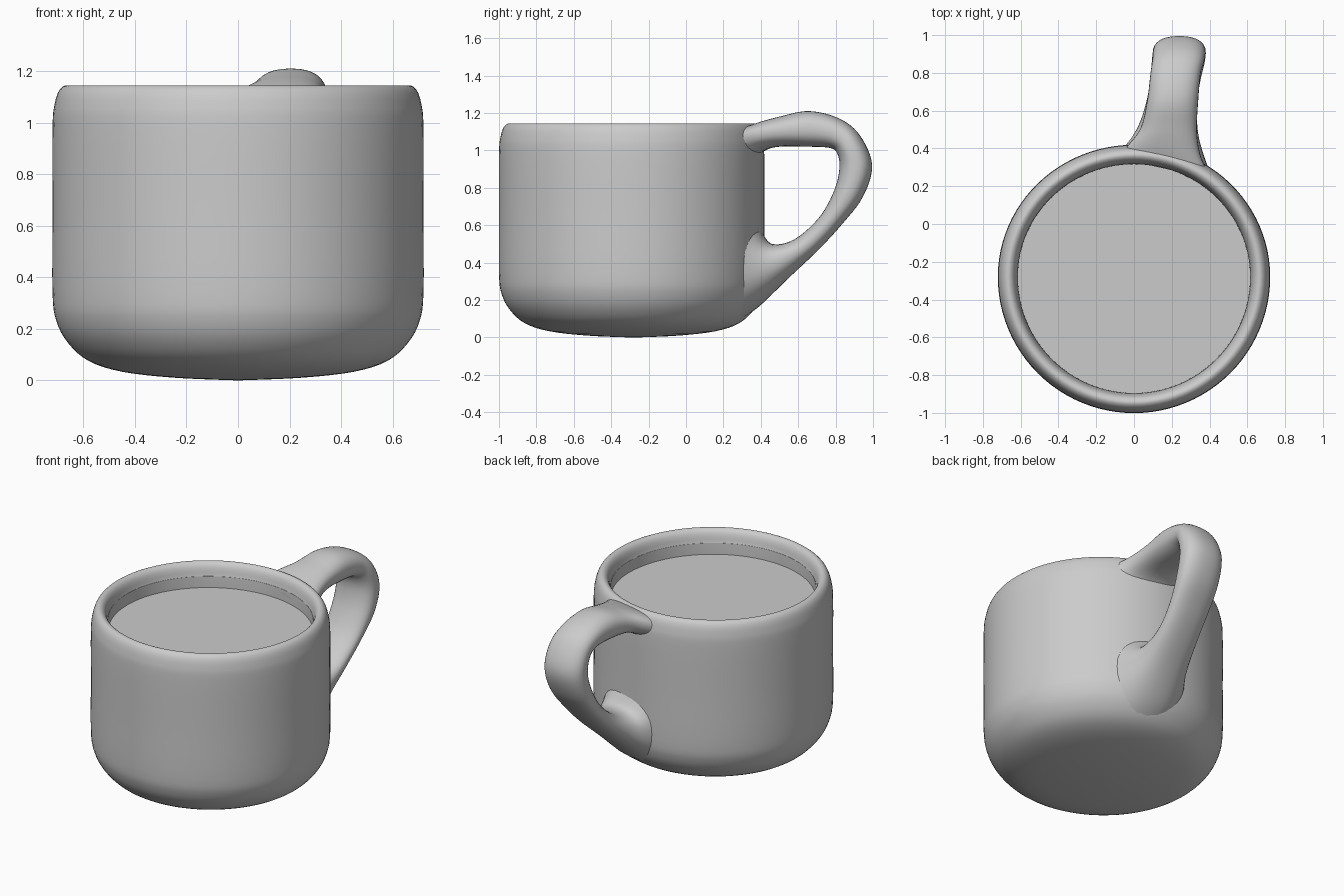
import bpy, bmesh, math

if "Cube" in bpy.data.objects:
    bpy.data.objects.remove(bpy.data.objects["Cube"])

CENTRE_Y = -0.28

grey = bpy.data.materials.new("plain grey")
grey.diffuse_color = (0.6, 0.6, 0.6, 1)
grey.use_nodes = True
grey.node_tree.nodes["Principled BSDF"].inputs["Base Color"].default_value = grey.diffuse_color


def spline(pts, steps):
    """Catmull-Rom interpolation through tuples of any length."""
    out = []
    for i in range(len(pts) - 1):
        a, b, c, d = (pts[max(i - 1, 0)], pts[i], pts[i + 1], pts[min(i + 2, len(pts) - 1)])
        for s in range(steps):
            t = s / steps
            out.append([0.5 * (2 * q + (r - p) * t + (2 * p - 5 * q + 4 * r - u) * t * t
                               + (3 * q - p - 3 * r + u) * t ** 3)
                        for p, q, r, u in zip(a, b, c, d)])
    out.append(list(pts[-1]))
    return out


def loft(name, rings, angle=40):
    """Skin closed rings of points and cap both ends."""
    bm = bmesh.new()
    loops = [[bm.verts.new(p) for p in ring] for ring in rings]
    n = len(loops[0])
    for a, b in zip(loops, loops[1:]):
        for j in range(n):
            k = (j + 1) % n
            bm.faces.new((a[j], a[k], b[k], b[j]))
    bm.faces.new(loops[0])
    bm.faces.new(loops[-1])
    bmesh.ops.recalc_face_normals(bm, faces=bm.faces)
    mesh = bpy.data.meshes.new(name)
    bm.to_mesh(mesh)
    bm.free()
    mesh.materials.append(grey)
    ob = bpy.data.objects.new(name, mesh)
    bpy.context.collection.objects.link(ob)
    bpy.ops.object.select_all(action='DESELECT')
    ob.select_set(True)
    bpy.context.view_layer.objects.active = ob
    bpy.ops.object.shade_smooth_by_angle(angle=math.radians(angle))
    return ob


def circle(r, z, n=96):
    """Round ring, slightly flattened towards the handle."""
    ring = []
    for j in range(n):
        a = 2 * math.pi * j / n
        y = r * math.sin(a)
        ring.append((r * math.cos(a), CENTRE_Y + y * (0.97 if y > 0 else 1), z))
    return ring


# Mug body: outside wall, rounded rim, inside wall
body = [(0.02, 0.0), (0.25, 0.01), (0.45, 0.033), (0.58, 0.075), (0.66, 0.145),
        (0.705, 0.23), (0.72, 0.34), (0.72, 0.65), (0.72, 0.98), (0.712, 1.07),
        (0.694, 1.125), (0.665, 1.145), (0.636, 1.125), (0.62, 1.07), (0.615, 0.99),
        (0.615, 0.4), (0.58, 0.2), (0.45, 0.13), (0.02, 0.11)]
loft("mug_body", [circle(r, z) for r, z in spline(body, 4)])

# Drink surface
loft("drink", [circle(0.618, 0.98), circle(0.618, 0.99)])

# Handle: x centre, half width, inner y z, outer y z, wall-hugging weight
stations = [(0.165, 0.25, 0.34, 0.94, 0.33, 1.125, 1.0),
            (0.165, 0.19, 0.41, 0.995, 0.41, 1.155, 0.8),
            (0.185, 0.148, 0.50, 1.02, 0.51, 1.183, 0.3),
            (0.205, 0.135, 0.65, 1.02, 0.66, 1.21, 0.0),
            (0.22, 0.133, 0.77, 1.013, 0.82, 1.17, 0.0),
            (0.235, 0.137, 0.81, 0.98, 0.93, 1.08, 0.0),
            (0.24, 0.14, 0.82, 0.90, 0.995, 0.92, 0.0),
            (0.235, 0.14, 0.79, 0.78, 0.945, 0.75, 0.0),
            (0.22, 0.133, 0.71, 0.64, 0.83, 0.60, 0.0),
            (0.20, 0.135, 0.58, 0.525, 0.70, 0.46, 0.0),
            (0.18, 0.16, 0.46, 0.50, 0.54, 0.31, 0.4),
            (0.165, 0.22, 0.395, 0.57, 0.38, 0.16, 0.8),
            (0.16, 0.29, 0.33, 0.68, 0.26, 0.08, 1.0)]
rings = []
for cx, hw, iy, iz, oy, oz, hug in spline(stations, 6):
    ring = []
    for j in range(32):
        a = 2 * math.pi * j / 32
        c, s = math.cos(a), math.sin(a)
        # Slightly squared oval section
        c = math.copysign(abs(c) ** 0.85, c)
        s = math.copysign(abs(s) ** 0.85, s)
        x = cx + hw * c
        y = (iy + oy) / 2 + s * (oy - iy) / 2 - hug * 0.7 * (x * x - cx * cx)
        ring.append((x, y, (iz + oz) / 2 + s * (oz - iz) / 2))
    rings.append(ring)
loft("handle", rings, 60)
